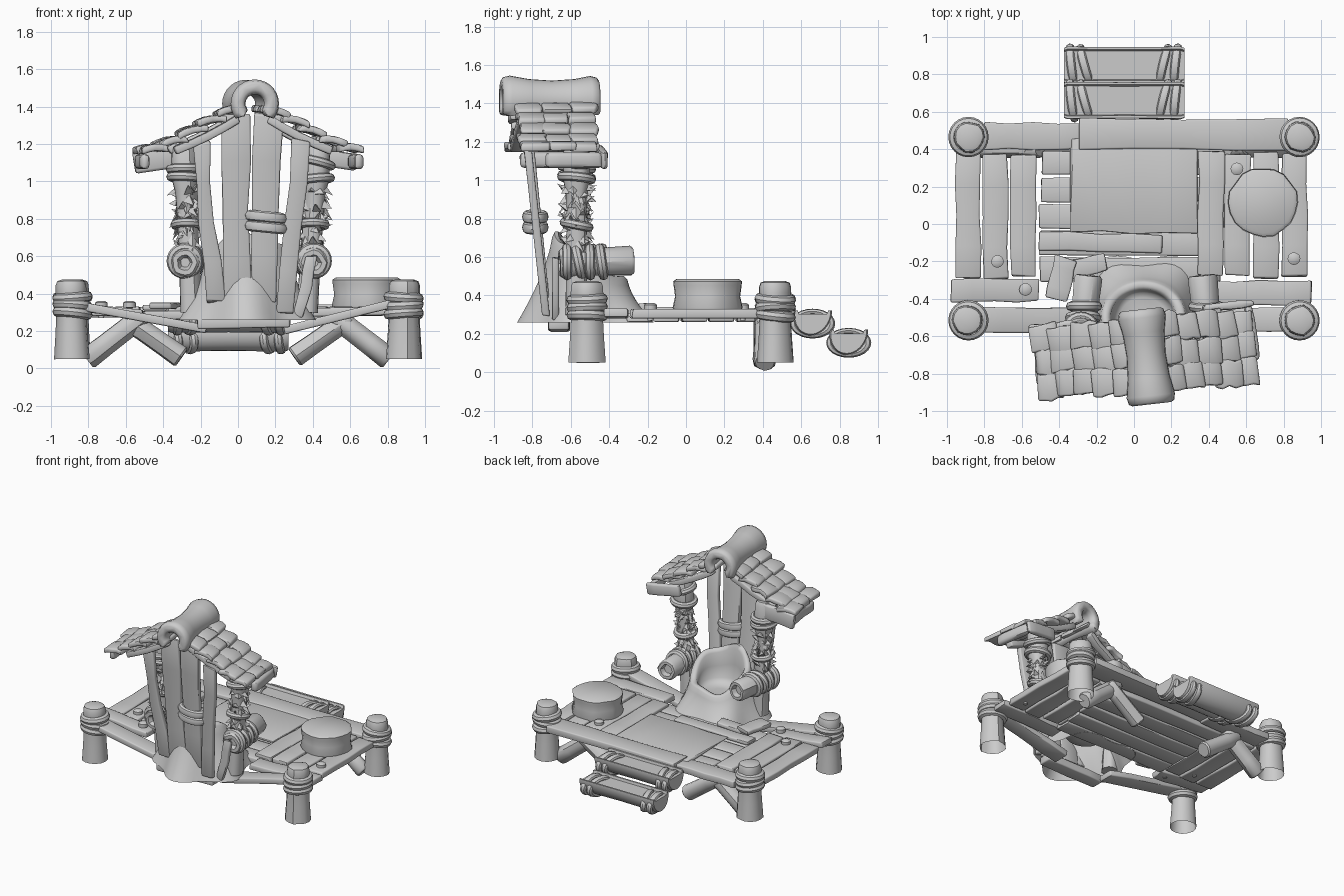
import bpy, bmesh, random
from math import sin, cos, pi, radians
from mathutils import Vector as V, Matrix

if "Cube" in bpy.data.objects:
    bpy.data.objects.remove(bpy.data.objects["Cube"])

random.seed(4)
J = lambda a: random.uniform(-a, a)


def finish(name, bm, angle=38, bevel=0):
    bmesh.ops.recalc_face_normals(bm, faces=bm.faces)
    if bevel:
        bmesh.ops.bevel(bm, geom=[e for e in bm.edges if e.calc_face_angle(0) > 0.9], offset=bevel,
                        segments=2, affect='EDGES', profile=0.5)
    me = bpy.data.meshes.new(name)
    bm.to_mesh(me)
    bm.free()
    for p in me.polygons:
        p.use_smooth = True
    me.set_sharp_from_angle(angle=radians(angle))
    ob = bpy.data.objects.new(name, me)
    bpy.context.collection.objects.link(ob)
    return ob


def loft(name, sections, closed=False, angle=38, bottom=True):
    """Skin closed rings of points; cap both ends unless the loft is a loop."""
    bm = bmesh.new()
    rings = [[bm.verts.new(p) for p in s] for s in sections]
    n = len(rings[0])
    pairs = list(zip(rings, rings[1:])) + ([(rings[-1], rings[0])] if closed else [])
    for a, b in pairs:
        for i in range(n):
            bm.faces.new((a[i], a[(i + 1) % n], b[(i + 1) % n], b[i]))
    if not closed:
        if bottom:
            bm.faces.new(rings[0])
        bm.faces.new(rings[-1])
    return finish(name, bm, angle)


def frame(axis, up=(0, 0, 1)):
    a = V(axis).normalized()
    u = V(up)
    if abs(a.dot(u)) > 0.95:
        u = V((0, 1, 0))
    n = (u - a * u.dot(a)).normalized()
    return a, n.cross(a), n


def log(name, p0, p1, profile, sides=16, jit=0.004, bottom=True):
    p0, p1 = V(p0), V(p1)
    a, s, n = frame(p1 - p0)
    lump = [J(jit) for _ in range(sides)]
    return loft(name, [[p0.lerp(p1, t) + (s * cos(2 * pi * i / sides) + n * sin(2 * pi * i / sides))
                        * (r + lump[i] * min(1, r / 0.05)) for i in range(sides)] for t, r in profile], bottom=bottom)


def solid(r0, r1):
    return [(0, r0 * .85), (.03, r0), (.33, (2 * r0 + r1) / 3 * .97), (.66, (r0 + 2 * r1) / 3 * .97), (.96, r1), (1, r1 * .82)]


def rope(name, c, axis, R, r=0.026, squash=1.0):
    a, s, n = frame(axis)
    c = V(c)
    secs = []
    for i in range(24):
        d = s * cos(i * pi / 12) + n * sin(i * pi / 12) * squash
        secs.append([c + d * (R + r * cos(k * pi / 4)) + a * r * sin(k * pi / 4) for k in range(8)])
    return loft(name, secs, closed=True)


def plank(name, p0, p1, w, t, up=(0, 0, 1), jit=0.006, sag=0.0, bevel=0.009):
    p0, p1 = V(p0), V(p1)
    a, s, n = frame(p1 - p0, up)
    bm = bmesh.new()
    rings = []
    for k in range(5):
        c = p0.lerp(p1, k / 4) + n * sag * sin(pi * k / 4)
        l, r = w / 2 + J(jit), w / 2 + J(jit)
        rings.append([bm.verts.new(c + s * x + n * z + a * (J(jit) if k in (0, 4) else 0))
                      for x, z in ((-l, -t / 2), (r, -t / 2), (r, t / 2), (-l, t / 2))])
    for A, B in zip(rings, rings[1:]):
        for i in range(4):
            bm.faces.new((A[i], A[(i + 1) % 4], B[(i + 1) % 4], B[i]))
    bm.faces.new(rings[0])
    bm.faces.new(rings[-1])
    return finish(name, bm, 45, min(bevel, t * .3))


# corner posts bound with rope
for x in (-.885, .885):
    for y in (-.515, .465):
        log("corner_post", (x, y, .05), (x + J(.01), y, .475),
            [(0, .096), (.3, .087), (.6, .08), (.85, .083), (.93, .082), (.98, .074), (1, .05)], 14, .005, bottom=False)
        for z in (.295, .338, .38):
            rope("post_rope", (x, y, z), (J(.12), J(.12), 1), .08, .028)

# deck planks: side planks run front to back, middle planks run across
for x in (-.89, -.74, -.59, .41, .555, .705, .86):
    plank("deck_plank", (x, -.285 + J(.01), .305), (x + J(.005), .38 + J(.01), .305), .135, .05)
for k in range(5):
    y = .325 - .142 * k
    plank("middle_plank", (-.5 + J(.01), y, .285), (.47 + J(.03), y, .285), .13, .045)
plank("back_beam", (-.8, .47, .3), (-.28, .47, .3), .14, .055)
plank("back_beam", (-.29, .48, .315), (.82, .48, .315), .165, .055)
plank("loose_plank", (-.51, -.09, .325), (.15, -.11, .325), .1, .03)
plank("mat", (-.335, .21, .327), (.33, .21, .327), .51, .014, jit=.012)

# broken front planks sagging toward the middle
plank("front_plank", (-.98, -.355, .34), (-.51, -.355, .29), .12, .045)
plank("front_plank", (-.88, -.51, .34), (-.17, -.52, .21), .13, .045)
plank("front_plank", (.95, -.365, .31), (.4, -.37, .3), .13, .045)
plank("front_plank", (.88, -.51, .36), (.25, -.51, .205), .13, .045)
plank("front_support", (-.22, -.66, .24), (.28, -.66, .25), .11, .06)
plank("side_rubble", (-.42, -.4, .335), (-.36, -.18, .335), .12, .035)
plank("side_rubble", (-.38, -.25, .3), (-.15, -.2, .34), .1, .04)

# diagonal braces
for s in (-1, 1):
    log("brace", (s * .81, .41, .05), (s * .5, .41, .29), solid(.06, .057), 12)
    log("brace", (s * .3, .41, .06), (s * .6, .42, .27), solid(.06, .057), 12)

# half log steps with bark rim and lashings
for y, z in ((.66, .3), (.848, .2)):
    prof = [(.1 * cos(a), .115 * sin(a) + .005) for a in [pi + pi * i / 12 for i in range(13)]]
    prof += [(.098, .022), (.085, .022), (.078, .002), (-.078, .002), (-.085, .022), (-.098, .022)]
    secs = []
    for x, k in ((-.375, .93), (-.355, 1), (-.05, .97), (.25, 1), (.27, .93)):
        secs.append([V((x, y + p * k + q * .1, z + q * k)) for p, q in prof])
    loft("step", secs)
    for x, tilt in ((-.33, .12), (-.26, .28), (.16, -.24), (.225, -.1)):
        rope("step_rope", (x, y, z - .047), (1, tilt, .1), .094, .024, .66)

# nails
for x, y in ((-.73, -.2), (-.58, -.35), (.55, .295), (.855, -.185)):
    log("nail", (x, y, .27), (x, y, .36), [(0, .015), (.6, .015), (.61, .034), (.9, .034), (1, .02)], 12, .001)

# stump stool
log("stump_stool", (.69, .115, .32), (.69, .115, .485),
    [(0, .178), (.1, .185), (.45, .172), (.8, .18), (.93, .182), (1, .165)], 20, .006)

# hollow root seat: flared outside, sloping rim, scooped inside
N = 48
C = V((.05, -.5, 0))


def seat_ring(t, scale, inside=None):
    ring = []
    for i in range(N):
        a = 2 * pi * i / N
        h = .595 - .12 * sin(a) + .02 * cos(4 * a + 1)
        lobe = 1 + .1 * cos(5 * a + .5 * pi)
        flare = (1 - t) ** 1.5
        rx = .225 * scale + (.345 * lobe - .225) * flare
        ry = .195 * scale + (.345 * lobe - .195) * flare
        z = .26 + (h - .26) * t if inside is None else .42 + (h - .42) * inside
        ring.append(C + V((rx * cos(a), ry * sin(a), z)))
    return ring


loft("root_seat", [seat_ring(t, 1) for t in (0, .08, .2, .35, .5, .65, .8, .95)]
     + [seat_ring(1, .95), seat_ring(1, .85), seat_ring(1, .78, .9), seat_ring(1, .74, .5),
        seat_ring(1, .68, .15), seat_ring(1, .55, .02), seat_ring(1, .2, 0)], angle=60, bottom=False)

# back boards of the throne, fanning upward
for x0, x1, w, z0, z1 in ((-.12, -.2, .085, .36, 1.2), (-.01, -.01, .15, .36, 1.36),
                          (.14, .17, .15, .36, 1.36), (.25, .335, .09, .3, 1.22)):
    plank("back_board", (x0, -.73, z0), (x1, -.83, z1), w, .04, up=(0, 1, 0), jit=.014)
plank("outer_board", (.32, -.68, .28), (.4, -.68, .6), .06, .035, up=(0, 1, 0), jit=.01)
for z in (.755, .81):
    rope("board_rope", (.15, -.785, z), (.1, 0, 1), .085, .03, .6)

# side pillars, arm logs, lashings and frayed fibres
for s, xb, xt in ((-1, -.25, -.29), (1, .37, .43)):
    b, t = V((xb, -.57, .3)), V((xt, -.57, 1.2))
    log("pillar", b, t, [(0, .06), (.3, .055), (.6, .055), (.72, .06), (.78, .072), (.97, .07), (1, .055)])
    for q, tilt in ((.79, -.1), (.89, .25)) if s > 0 else ((.8, .05), (.85, 0)):
        rope("pillar_rope", b.lerp(t, q), (tilt, .1, 1), .078, .024)
    rope("pillar_rope", b.lerp(t, .52), (0, .2, 1), .066, .024)
    ax = xb + s * .035
    log("arm_log", (ax, -.66, .565), (ax - s * .04, -.275, .58),
        [(.08, .025), (0, .04), (0, .065), (.04, .077), (.5, .07), (.96, .076), (1, .065), (1, .045), (.9, .035)])
    for k in range(4):
        rope("arm_rope", (ax - s * .006 * k, -.62 + .06 * k, .575), (0, 1, J(.25)), .071, .026)
    bm = bmesh.new()
    for _ in range(70):
        q, a = random.uniform(.36, .74), random.uniform(0, 2 * pi)
        out, side = V((cos(a), sin(a), 0)), V((-sin(a), cos(a), 0))
        c = b.lerp(t, q) + out * .055
        w = random.uniform(.012, .03)
        tip = c + out * random.uniform(.015, .05) + side * J(.03) + V((0, 0, J(.06)))
        f = [bm.verts.new(p) for p in (c + side * w, c - side * w, c + V((0, 0, w * 1.5)), tip)]
        for i, j, k in ((0, 1, 2), (0, 1, 3), (1, 2, 3), (2, 0, 3)):
            bm.faces.new((f[i], f[j], f[k]))
    finish("frayed_fibres", bm, 20)

# roof, built straight and then turned a little about the vertical
roof = []
curve = [(.05, 1.4), (.16, 1.345), (.265, 1.295), (.37, 1.235), (.475, 1.185), (.57, 1.155)]
for s in (-1, 1):
    for i in range(5):
        (u0, z0), (u1, z1) = curve[i], curve[i + 1]
        for j in range(3):
            y = -.125 + .13 * j + J(.012) - s * .02 * i * .3
            roof.append(plank("roof_shingle", (s * (u0 - .02), y, z0 - .012),
                              (s * (u1 + .025 + J(.01)), y + J(.01), z1 + .008 + J(.01)),
                              .142, .038, jit=.01, sag=.014, bevel=.014))
    for y in (-.14, .17):
        roof.append(plank("rafter", (s * .08, y, 1.335), (s * .42, y, 1.165), .06, .045, sag=-.01))
    roof.append(plank("eave_board", (s * .575, -.1, 1.105), (s * .57, .2, 1.105), .05, .08, bevel=.02))
    roof.append(plank("eave_board", (s * .33, .21, 1.14), (s * .6, .21, 1.1), .04, .12 if s < 0 else .09, bevel=.015))

# ridge roll: thick open tube, flared at both ends
arc = [radians(-38 + 256 * i / 20) for i in range(21)]
secs = []
for y, ro, ri in ((-.265, .105, .075), (-.255, .122, .058), (-.22, .13, .05), (-.12, .112, .055), (0, .104, .06),
                  (.12, .112, .055), (.2, .128, .05), (.235, .12, .058), (.245, .105, .075)):
    mid = (ro + ri) / 2
    ring = [(ro, a) for a in arc] + [(mid, radians(228))] + [(ri, a) for a in reversed(arc)] + [(mid, radians(-48))]
    secs.append([V((r * cos(a), y, 1.415 + r * sin(a))) for r, a in ring])
roof.append(loft("ridge_roll", secs, angle=60))
turn = Matrix.Translation((.065, -.7, 0)) @ Matrix.Rotation(radians(6.5), 4, 'Z')
for ob in roof:
    ob.data.transform(turn)
